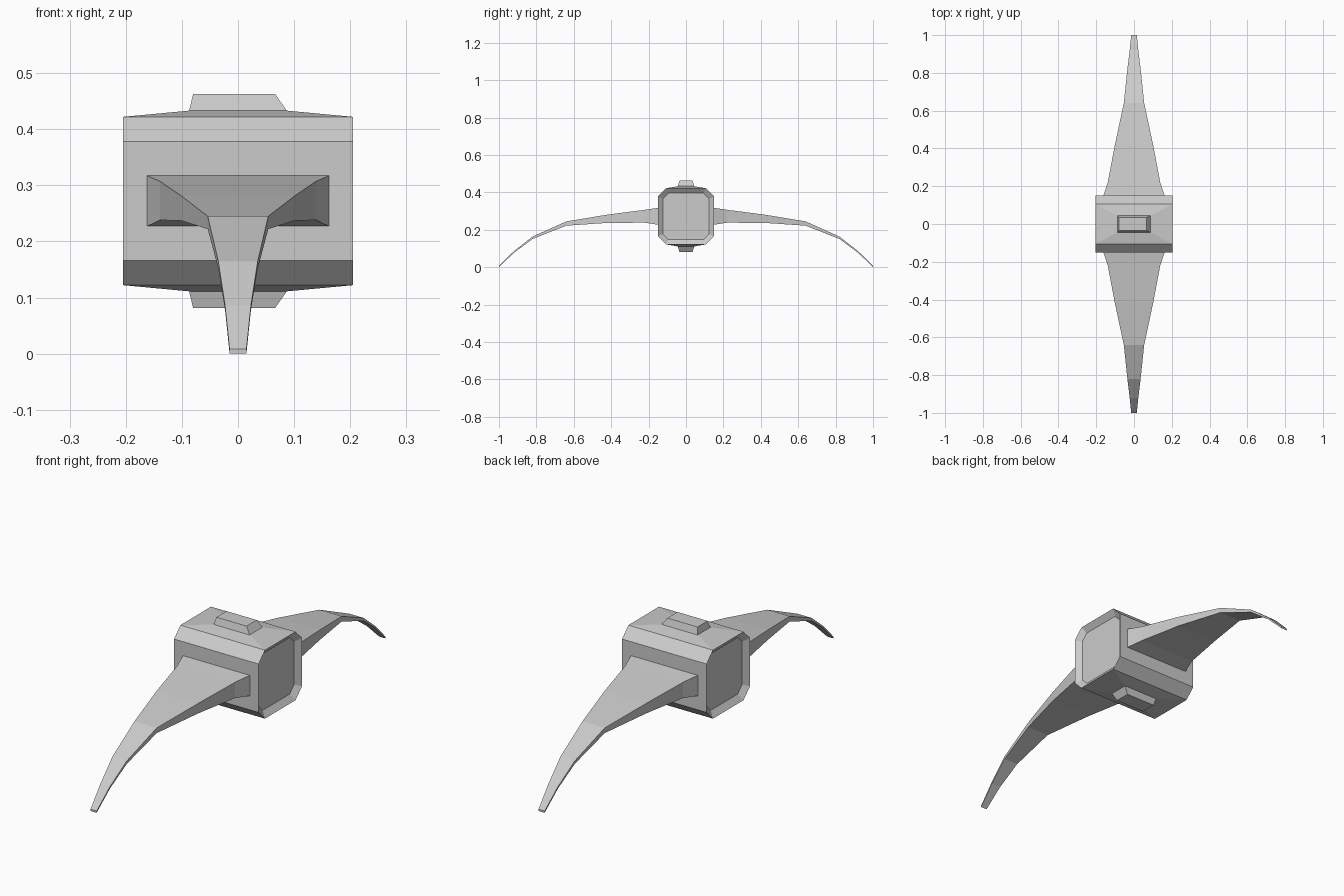
import bpy, bmesh

if "Cube" in bpy.data.objects:
    bpy.data.objects.remove(bpy.data.objects["Cube"])


def make_object(name, bm):
    bmesh.ops.recalc_face_normals(bm, faces=bm.faces)
    mesh = bpy.data.meshes.new(name)
    bm.to_mesh(mesh)
    bm.free()
    obj = bpy.data.objects.new(name, mesh)
    bpy.context.collection.objects.link(obj)
    return obj


def loft(bm, rings, cap_start=True, cap_end=True):
    """Skin a list of equal-length point rings."""
    loops = [[bm.verts.new(p) for p in ring] for ring in rings]
    for a, b in zip(loops, loops[1:]):
        n = len(a)
        for i in range(n):
            bm.faces.new((a[i], a[(i + 1) % n], b[(i + 1) % n], b[i]))
    if cap_start:
        bm.faces.new(loops[0])
    if cap_end:
        bm.faces.new(loops[-1])


MID = 0.272  # height of the body centre


def octagon(x, half, cut):
    pts = [(cut, half), (half, cut), (half, -cut), (cut, -half),
           (-cut, -half), (-half, -cut), (-half, cut), (-cut, half)]
    return [(x, y, MID + z) for y, z in pts]


def rect(x0, x1, y, z):
    return [(x0, -y, z), (x1, -y, z), (x1, y, z), (x0, y, z)]


# Body: chamfered block with recessed end panels, open at top and bottom
bm = bmesh.new()
loft(bm, [octagon(-0.185, 0.124, 0.094), octagon(-0.205, 0.15, 0.106),
          octagon(0.205, 0.15, 0.106), octagon(0.185, 0.124, 0.094)])
flat = [f for f in bm.faces
        if all(abs(abs(v.co.z - MID) - 0.15) < 1e-4 for v in f.verts)]
bmesh.ops.delete(bm, geom=flat, context='FACES_ONLY')

# Sloping top and bottom covers, each rising into a small fin
for s in (1, -1):
    loft(bm, [rect(-0.205, 0.205, 0.106, MID + s * 0.15),
              rect(-0.087, 0.087, 0.044, MID + s * 0.161),
              rect(-0.08, 0.066, 0.035, MID + s * 0.191)], cap_start=False)
bmesh.ops.remove_doubles(bm, verts=bm.verts, dist=1e-4)
make_object("body", bm)

# Wings: tapering, drooping blades (distance, half width, bottom z, top z)
stations = [(0.15, 0.162, 0.227, 0.317), (0.22, 0.139, 0.238, 0.307),
            (0.42, 0.101, 0.237, 0.281), (0.64, 0.054, 0.222, 0.245),
            (0.82, 0.035, 0.151, 0.164), (0.92, 0.023, 0.077, 0.086),
            (1.0, 0.015, 0.0, 0.008)]
for name, s in (("front_wing", -1), ("back_wing", 1)):
    bm = bmesh.new()
    loft(bm, [[(-w, s * d, lo), (w, s * d, lo), (w, s * d, hi), (-w, s * d, hi)]
              for d, w, lo, hi in stations])
    make_object(name, bm)
